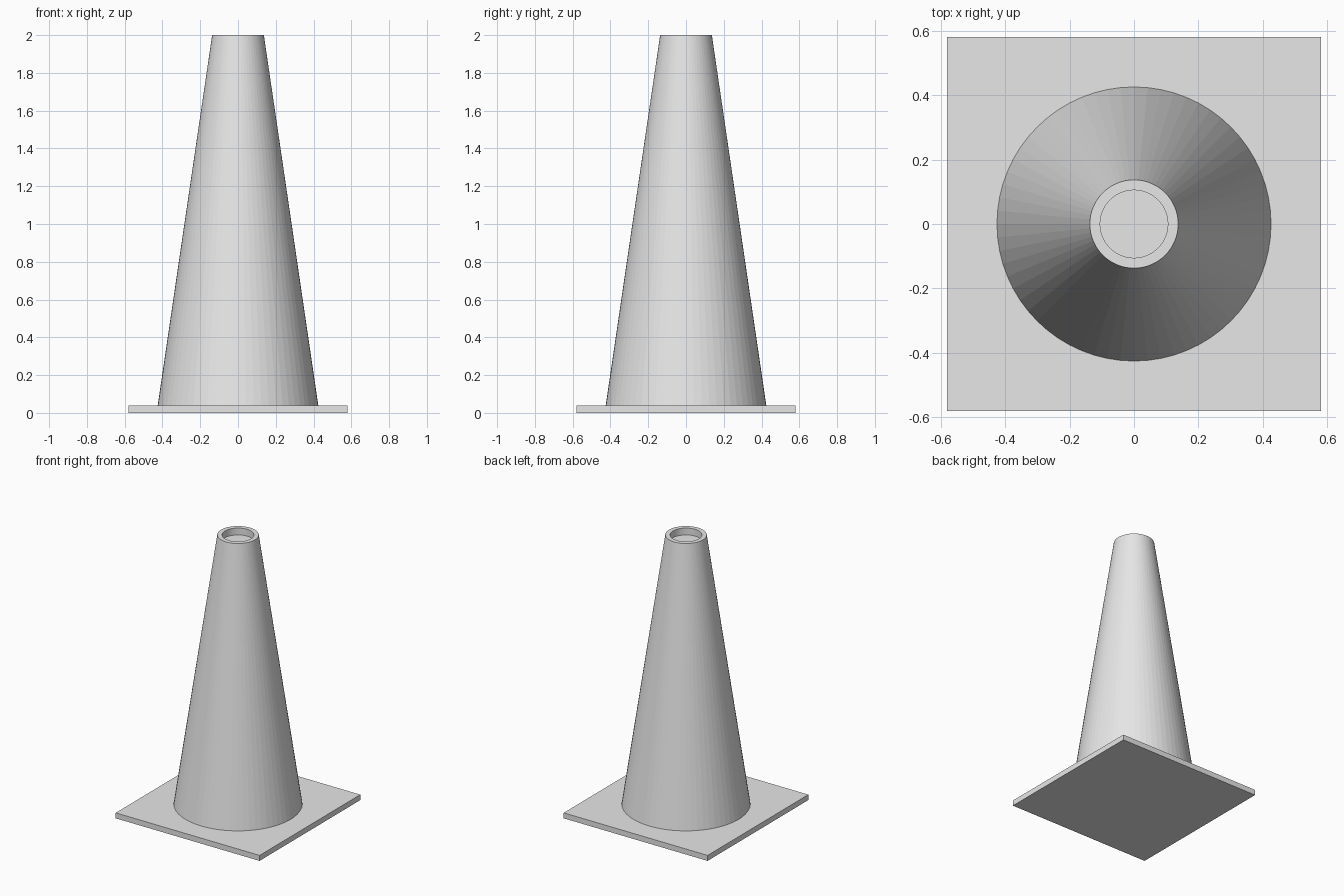
import bpy
import bmesh
from math import cos, sin, tau

old = bpy.data.objects.get("Cube")
if old:
    bpy.data.objects.remove(old, do_unlink=True)

SEGMENTS = 64
BASE_TOP = 0.04

grey = bpy.data.materials.new("light grey")
grey.use_nodes = True
colour = (0.8, 0.8, 0.8, 1)
grey.diffuse_color = colour
grey.node_tree.nodes["Principled BSDF"].inputs["Base Color"].default_value = colour


def add_object(name, bm):
    bmesh.ops.recalc_face_normals(bm, faces=bm.faces)
    mesh = bpy.data.meshes.new(name)
    bm.to_mesh(mesh)
    bm.free()
    mesh.materials.append(grey)
    obj = bpy.data.objects.new(name, mesh)
    bpy.context.collection.objects.link(obj)
    return obj


# Square base plate
bm = bmesh.new()
bmesh.ops.create_cube(bm, size=1)
bmesh.ops.scale(bm, vec=(1.16, 1.16, BASE_TOP), verts=bm.verts)
bmesh.ops.translate(bm, vec=(0, 0, BASE_TOP / 2), verts=bm.verts)
add_object("base_plate", bm)

# Tapered body with a flat rim and a shallow round recess in the top
profile = [(0.425, BASE_TOP), (0.137, 2.0), (0.105, 2.0), (0.105, 1.95)]
bm = bmesh.new()
rings = []
for radius, z in profile:
    rings.append([bm.verts.new((radius * cos(tau * i / SEGMENTS),
                                radius * sin(tau * i / SEGMENTS), z))
                  for i in range(SEGMENTS)])
for low, high in zip(rings, rings[1:]):
    for i in range(SEGMENTS):
        j = (i + 1) % SEGMENTS
        bm.faces.new((low[i], low[j], high[j], high[i]))
bm.faces.new(rings[0])
bm.faces.new(rings[-1])
add_object("cone_body", bm)
